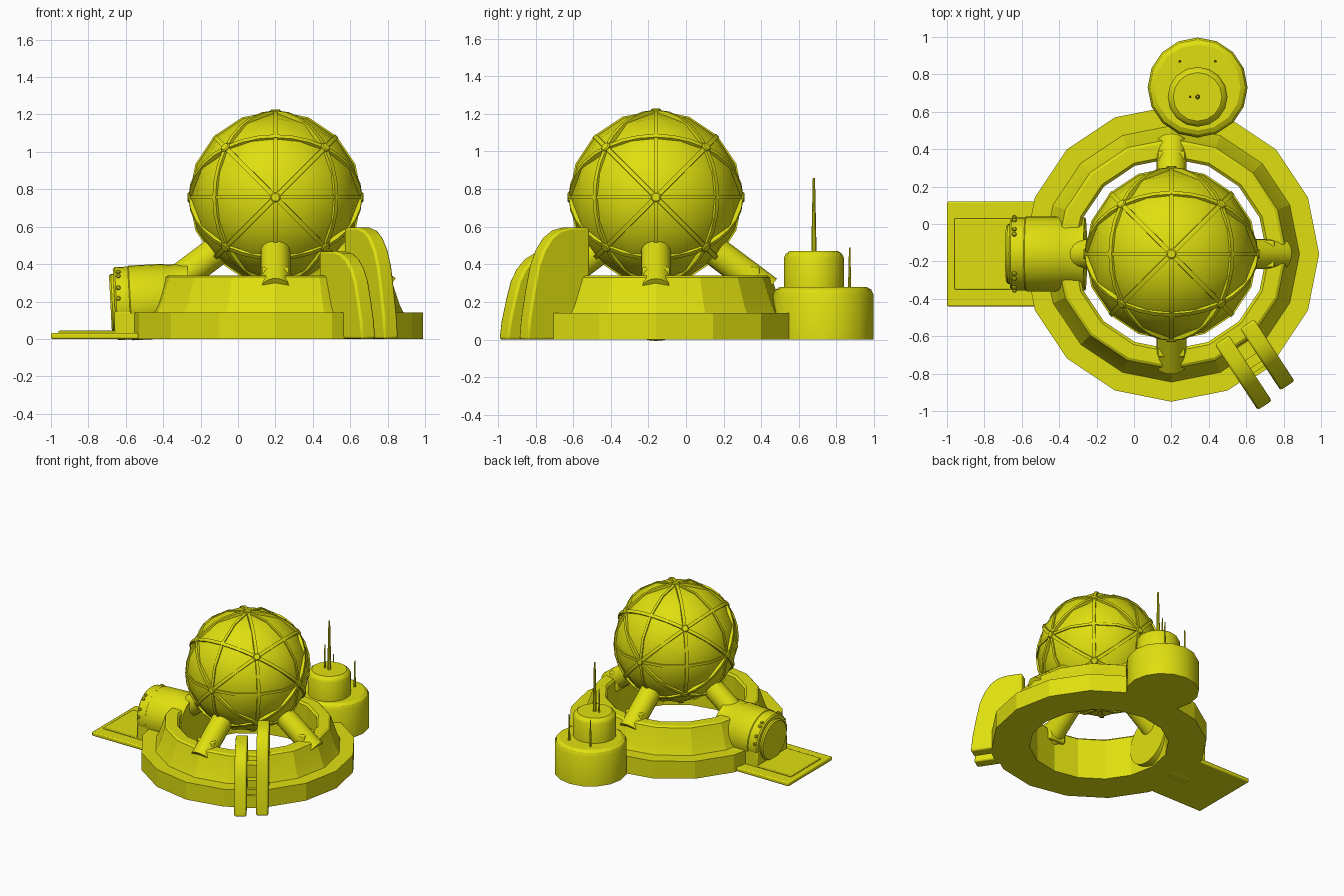
import bpy, bmesh, math
from mathutils import Vector, Matrix

if "Cube" in bpy.data.objects:
    bpy.data.objects.remove(bpy.data.objects["Cube"])

yellow = bpy.data.materials.new("yellow")
yellow.diffuse_color = (0.74, 0.74, 0.005, 1)
yellow.use_nodes = True
yellow.node_tree.nodes["Principled BSDF"].inputs["Base Color"].default_value = yellow.diffuse_color
C = Vector((0.2, -0.16, 0.757))      # dome centre


def finish(name, bm, matrix=None, bevel=0.0, angle=30):
    bmesh.ops.remove_doubles(bm, verts=bm.verts, dist=1e-5)
    bmesh.ops.recalc_face_normals(bm, faces=bm.faces)
    if matrix:
        bm.transform(matrix)
    me = bpy.data.meshes.new(name)
    bm.to_mesh(me)
    bm.free()
    me.materials.append(yellow)
    ob = bpy.data.objects.new(name, me)
    bpy.context.collection.objects.link(ob)
    if bevel:
        mod = ob.modifiers.new("bevel", 'BEVEL')
        mod.width, mod.segments = bevel, 2
    bpy.ops.object.select_all(action='DESELECT')
    bpy.context.view_layer.objects.active = ob
    ob.select_set(True)
    bpy.ops.object.shade_smooth_by_angle(angle=math.radians(angle))
    return ob


def lathe(name, profile, matrix, n=16, closed=False, angle=30):
    """Spin (r, z) points round z; a closed profile makes a ring."""
    bm = bmesh.new()
    rows = [[bm.verts.new((r * math.cos(2 * math.pi * i / n), r * math.sin(2 * math.pi * i / n), z))
             for i in range(n)] for r, z in profile]
    for a in range(len(rows) if closed else len(rows) - 1):
        p, q = rows[a], rows[(a + 1) % len(rows)]
        for i in range(n):
            j = (i + 1) % n
            bm.faces.new((p[i], p[j], q[j], q[i]))
    if not closed:
        bm.faces.new(rows[0])
        bm.faces.new(rows[-1])
    return finish(name, bm, matrix, angle=angle)


def box(name, lo, hi, bevel=0.0, matrix=None):
    bm = bmesh.new()
    bmesh.ops.create_cube(bm, size=1)
    lo, hi = Vector(lo), Vector(hi)
    bm.transform(Matrix.Translation((lo + hi) / 2) @ Matrix.Diagonal((*(hi - lo), 1)))
    return finish(name, bm, matrix, bevel)


def aim(origin, direction):
    return Matrix.Translation(origin) @ Vector(direction).to_track_quat('Z', 'Y').to_matrix().to_4x4()


def at(x, y, z=0):
    return Matrix.Translation((x, y, z))


# Dome: a cube grid pushed out to a sphere, 16 facets round each equator
bm = bmesh.new()
bmesh.ops.create_cube(bm, size=2)
bmesh.ops.subdivide_edges(bm, edges=bm.edges[:], cuts=3, use_grid_fill=True)
for v in bm.verts:
    v.co = Vector([math.tan(c * math.pi / 4) for c in v.co]).normalized() * 0.456
finish("dome", bm, Matrix.Translation(C), angle=40)

# Dome ribs on the nine mirror circles
for n in [(1, 0, 0), (0, 1, 0), (0, 0, 1)]:
    lathe("main_rib", [(0.43, -0.01), (0.463, -0.01), (0.463, 0.01), (0.43, 0.01)],
          aim(C, n), 16, True)
for n in [(1, 1, 0), (1, -1, 0), (1, 0, 1), (1, 0, -1), (0, 1, 1), (0, 1, -1)]:
    lathe("diagonal_rib", [(0.43, -0.014), (0.464, -0.012), (0.464, 0.012), (0.43, 0.014)],
          aim(C, n), 32, True)

# Rib joints
joints = [Vector(d) * s for d in [(1, 0, 0), (0, 1, 0), (0, 0, 1)] for s in (1, -1)]
joints += [Vector((x, y, z)) for x in (1, -1) for y in (1, -1) for z in (1, -1)]
for d in joints:
    lathe("rib_joint", [(0.027, 0.43), (0.027, 0.465), (0.021, 0.471)], aim(C, d), 12)

# Stepped base ring
lathe("base_ring", [(0.51, 0), (0.79, 0), (0.79, 0.14), (0.685, 0.14), (0.665, 0.18),
                    (0.615, 0.33), (0.6, 0.34), (0.525, 0.34), (0.51, 0.325)],
      at(C.x, C.y), 16, True, 20)

# Four sloping legs with clamps
for k in range(4):
    turn = at(C.x, C.y) @ Matrix.Rotation(k * math.pi / 2, 4, 'Z')
    lathe("leg", [(0.08, 0), (0.08, 0.5)], turn @ aim((0.195, 0, 0.56), (0.8, 0, -0.6)), 20)
    box("leg_clamp", (0.47, -0.072, 0.24), (0.55, 0.072, 0.385), 0.008, turn)

# Entrance tunnel with end door and bolts
tube = at(-0.66, C.y, 0.188) @ Matrix.Rotation(math.radians(87), 4, 'Y')
lathe("tunnel", [(0.185, 0), (0.195, 0.01), (0.195, 0.08), (0.2, 0.085), (0.2, 0.27),
                 (0.195, 0.28), (0.195, 0.4)], tube, 32)
lathe("tunnel_door", [(0.15, -0.022), (0.16, -0.012), (0.16, 0.02)], tube, 32)
box("tunnel_foot", (-0.66, -0.35, 0), (-0.5, 0.03, 0.15), 0.008)
for side in (1, -1):
    for a in (8, 25, 48, 58):
        t = math.radians(a)
        d = Vector((0, side * math.cos(t), math.sin(t)))
        lathe("tunnel_bolt", [(0.012, 0.18), (0.012, 0.203), (0.007, 0.208)],
              aim((-0.64, C.y, 0.189), d), 10)

# Landing ramp
box("ramp", (-1.0, -0.44, 0), (-0.5, 0.12, 0.032), 0.008)
box("ramp_panel", (-0.96, -0.35, 0.03), (-0.5, 0.03, 0.044), 0.005)

# Two-tier tower with aerials
lathe("tower_base", [(0.267, 0), (0.267, 0.24), (0.255, 0.265), (0.23, 0.28)],
      at(0.34, 0.73), 16)
lathe("tower_top", [(0.16, 0.27), (0.16, 0.435), (0.15, 0.455), (0.13, 0.47)],
      at(0.34, 0.68), 16)
for x, y, r, z0, z1 in [(0.34, 0.68, 0.014, 0.46, 0.86), (0.3, 0.68, 0.007, 0.46, 0.66),
                        (0.245, 0.87, 0.008, 0.27, 0.49), (0.435, 0.87, 0.008, 0.27, 0.49)]:
    lathe("aerial", [(r, z0), (r, z0 + 0.05), (r * 0.45, z1)], at(x, y), 10)

# Two curved fins crossing the ring, profile as (length, height)
fin = [(0, 0), (0, 1), (0.32, 1), (0.48, 0.975), (0.62, 0.91), (0.74, 0.8), (0.83, 0.66),
       (0.9, 0.45), (0.97, 0.2), (1, 0)]
ANGLE = math.atan2(-0.84, 0.55)
for name, x, y, length, h in [("low_fin", 0.47, -0.62, 0.42, 0.47),
                              ("tall_fin", 0.605, -0.535, 0.395, 0.595)]:
    bm = bmesh.new()
    f = bm.faces.new([bm.verts.new((u * length, -0.045, z * h)) for u, z in fin])
    ext = bmesh.ops.extrude_face_region(bm, geom=[f])
    bmesh.ops.translate(bm, vec=(0, 0.09, 0),
                        verts=[v for v in ext["geom"] if isinstance(v, bmesh.types.BMVert)])
    finish(name, bm, at(x, y) @ Matrix.Rotation(ANGLE, 4, 'Z'), 0.012)

# Steps between the fins
for u, z in [(0.16, 0.3), (0.21, 0.2), (0.26, 0.1)]:
    box("step", (0.03, -0.05, 0), (u, 0.05, z), 0.0,
        at(0.5375, -0.5775) @ Matrix.Rotation(ANGLE, 4, 'Z'))
